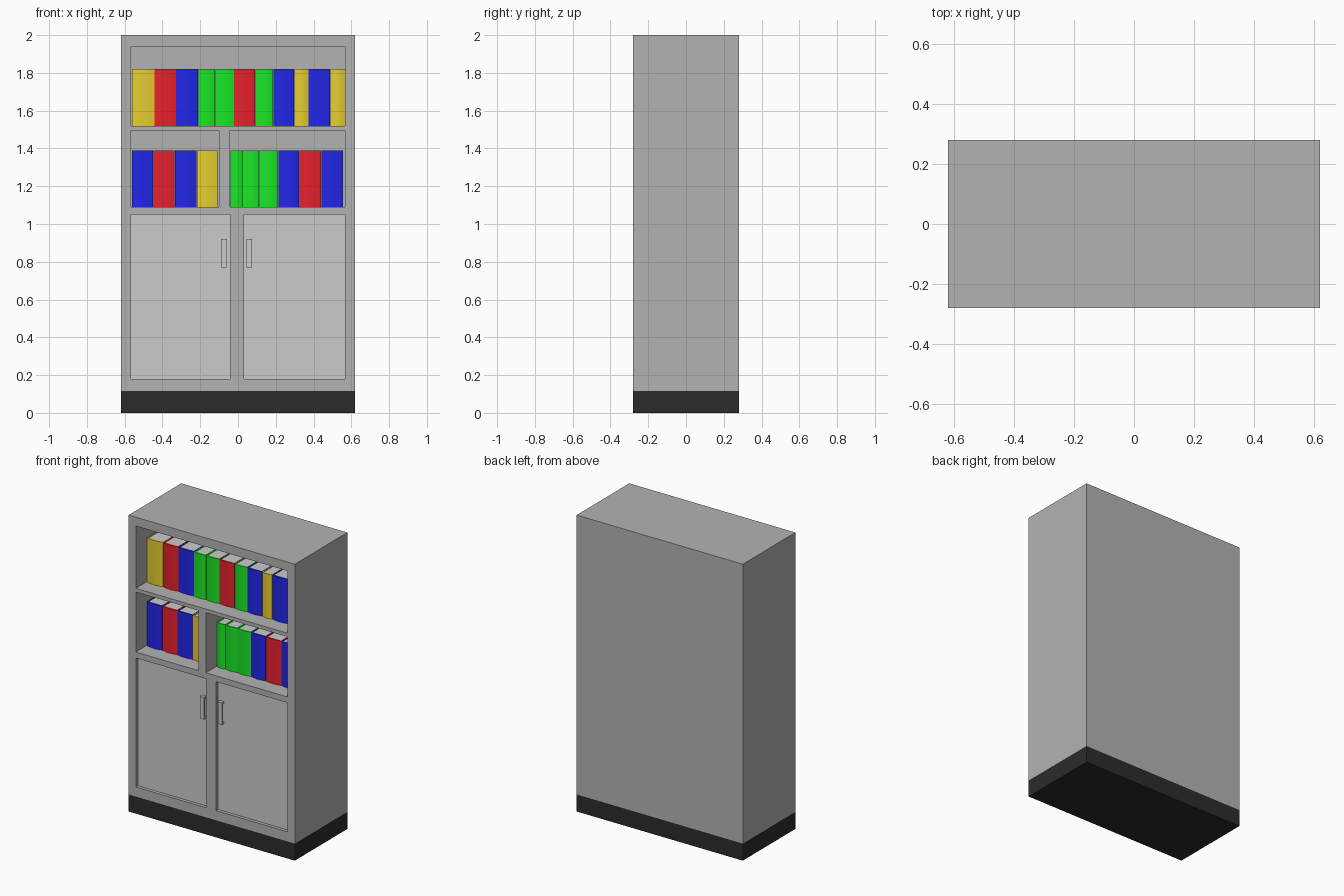
import bpy, bmesh, math

if "Cube" in bpy.data.objects:
    bpy.data.objects.remove(bpy.data.objects["Cube"])


def material(name, rgb):
    m = bpy.data.materials.new(name)
    m.diffuse_color = (*rgb, 1)
    m.use_nodes = True
    m.node_tree.nodes["Principled BSDF"].inputs["Base Color"].default_value = m.diffuse_color
    return m


BODY = material("body_grey", (0.45, 0.45, 0.45))
BASE = material("base_black", (0.025, 0.025, 0.025))
COVER = {"Y": material("yellow", (0.8, 0.62, 0.03)),
         "R": material("red", (0.8, 0.015, 0.025)),
         "B": material("blue", (0.015, 0.02, 0.8)),
         "G": material("green", (0.01, 0.8, 0.02))}


def finish(name, bm, mat=None):
    bmesh.ops.recalc_face_normals(bm, faces=bm.faces)
    me = bpy.data.meshes.new(name)
    bm.to_mesh(me)
    bm.free()
    ob = bpy.data.objects.new(name, me)
    bpy.context.collection.objects.link(ob)
    if mat:
        me.materials.append(mat)
    return ob


def box(name, x0, x1, y0, y1, z0, z1, mat=None):
    bm = bmesh.new()
    bmesh.ops.create_cube(bm, size=1)
    for v in bm.verts:
        v.co = ((x0 + x1) / 2 + v.co.x * (x1 - x0),
                (y0 + y1) / 2 + v.co.y * (y1 - y0),
                (z0 + z1) / 2 + v.co.z * (z1 - z0))
    return finish(name, bm, mat)


def prism(name, outline, z0, z1, mat):
    bm = bmesh.new()
    face = bm.faces.new([bm.verts.new((x, y, z0)) for x, y in outline])
    new = bmesh.ops.extrude_face_region(bm, geom=[face])["geom"]
    bmesh.ops.translate(bm, vec=(0, 0, z1 - z0),
                        verts=[g for g in new if isinstance(g, bmesh.types.BMVert)])
    return finish(name, bm, mat)


W, D, IN, BACK = 0.62, 0.28, 0.567, 0.23

# Carcass: plinth, sides, back, top and shelves
box("plinth", -W, W, -D, D, 0, 0.115, BASE)
for s, side in ((-1, "left"), (1, "right")):
    box(side + "_side_panel", min(s * W, s * IN), max(s * W, s * IN), -D, D, 0.115, 2, BODY)
box("back_panel", -IN, IN, BACK, D, 0.115, 2, BODY)
for name, z0, z1 in (("bottom_rail", 0.115, 0.18), ("lower_shelf", 1.05, 1.09),
                     ("upper_shelf", 1.495, 1.52), ("top_panel", 1.94, 2)):
    box(name, -IN, IN, -D, BACK, z0, z1, BODY)
box("shelf_divider", -0.1, -0.043, -D, BACK, 1.09, 1.495, BODY)
box("door_divider", -0.042, 0.032, -D, BACK, 0.18, 1.05, BODY)

# Recessed doors with bar handles
for side, x0, x1, hx in (("left", -IN, -0.042, -0.074), ("right", 0.032, IN, 0.06)):
    box(side + "_door", x0, x1, -0.258, -0.23, 0.18, 1.05)
    a, b = hx - 0.015, hx + 0.015
    box(side + "_handle_bar", a, b, -0.28, -0.27, 0.77, 0.92)
    for end, z in (("lower", 0.77), ("upper", 0.905)):
        box(f"{side}_handle_{end}_post", a, b, -0.27, -0.258, z, z + 0.015)


# Books: U-shaped cover with a gently rounded spine, and a page block
def book(name, x0, x1, z, mat, t=0.006, y0=-0.175, depth=0.25, height=0.3):
    x0, x1 = x0 + 0.001, x1 - 0.001
    n, bulge = 6, 0.008
    spine = [(x0 + (x1 - x0) * i / n, y0 + bulge - bulge * math.sin(math.pi * i / n))
             for i in range(n + 1)]
    yb, yi = y0 + depth, y0 + bulge + t
    outline = spine + [(x1, yb), (x1 - t, yb), (x1 - t, yi),
                       (x0 + t, yi), (x0 + t, yb), (x0, yb)]
    prism(name + "_cover", outline, z, z + height, mat)
    box(name + "_pages", x0 + t, x1 - t, yi, yb - 0.006, z + 0.003, z + height - 0.003)


rows = {
    "top_row": (1.52, "YRBGGRGBYBY", (-.562, -.442, -.328, -.211, -.121, -.021,
                                      .092, .187, .298, .373, .488, .567)),
    "left_row": (1.09, "BRBY", (-.562, -.448, -.335, -.219, -.108)),
    "right_row": (1.09, "GGGBRB", (-.042, .024, .113, .214, .325, .441, .557)),
}
for row, (z, colours, edges) in rows.items():
    for i, c in enumerate(colours):
        book(f"{row}_book_{i + 1}", edges[i], edges[i + 1], z, COVER[c])
